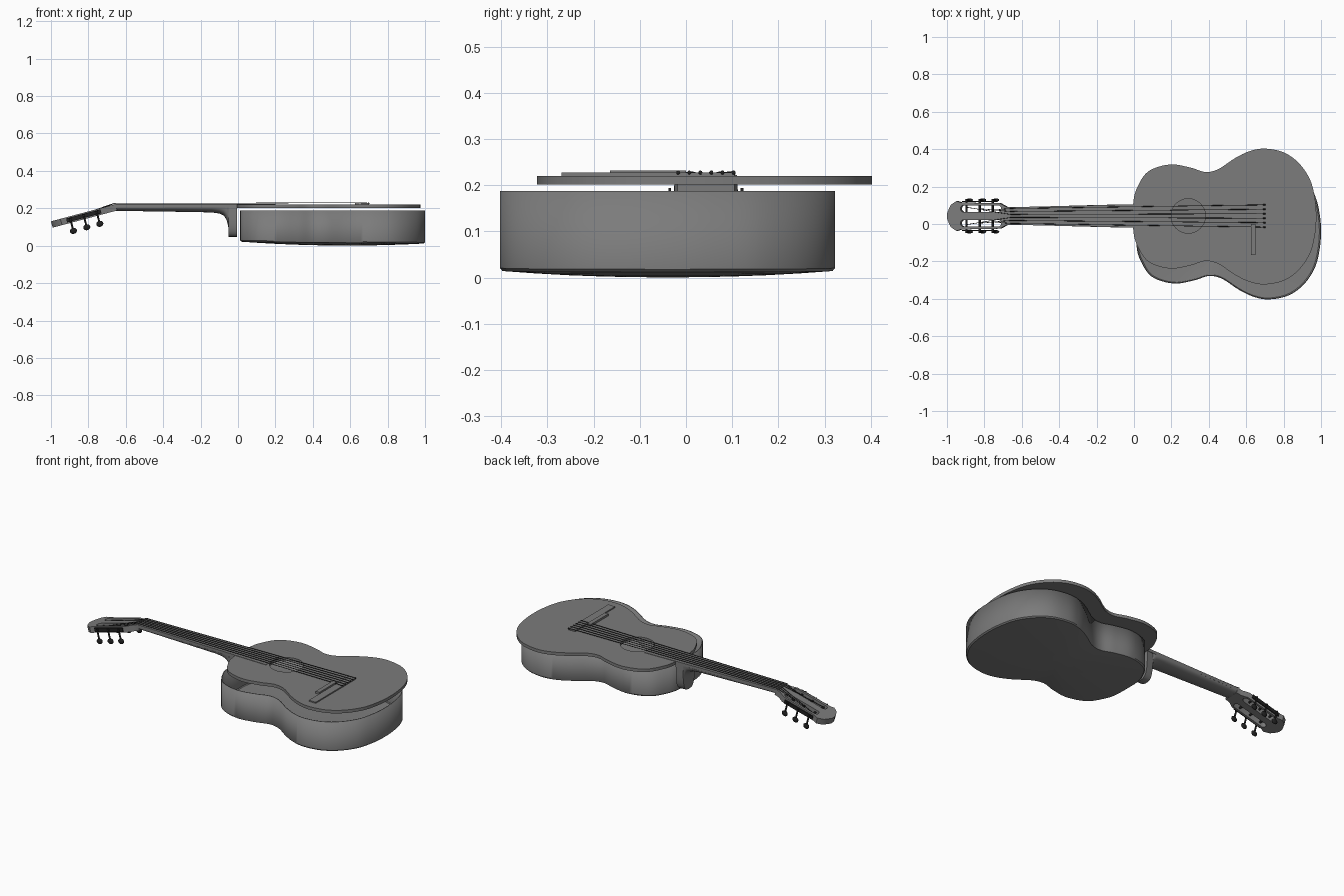
import bpy, bmesh, math
from mathutils import Vector, Matrix

cube = bpy.data.objects.get("Cube")
if cube:
    bpy.data.objects.remove(cube, do_unlink=True)


def material(name, c):
    m = bpy.data.materials.new(name)
    m.use_nodes = True
    m.diffuse_color = (c, c, c, 1)
    node = next(n for n in m.node_tree.nodes if n.type == 'BSDF_PRINCIPLED')
    node.inputs["Base Color"].default_value = (c, c, c, 1)
    return m


GREY = material("mid grey", 0.2)
BLACK = material("near black", 0.015)
MID = 0.043      # centre line of the neck, strings and top
BODY_MID = -0.04  # centre line of the body shell


def finish(name, mesh, mat, matrix=None, angle=35):
    mesh.name = name
    if matrix:
        mesh.transform(matrix)
    mesh.materials.clear()
    mesh.materials.append(mat)
    mesh.shade_smooth()
    mesh.set_sharp_from_angle(angle=math.radians(angle))
    ob = bpy.data.objects.new(name, mesh)
    bpy.context.collection.objects.link(ob)
    return ob


def from_bmesh(name, bm, mat, matrix=None):
    bmesh.ops.recalc_face_normals(bm, faces=bm.faces)
    mesh = bpy.data.meshes.new(name)
    bm.to_mesh(mesh)
    bm.free()
    return finish(name, mesh, mat, matrix)


def curve_mesh(curve):
    tmp = bpy.data.objects.new("tmp", curve)
    bpy.context.collection.objects.link(tmp)
    dg = bpy.context.evaluated_depsgraph_get()
    mesh = bpy.data.meshes.new_from_object(tmp.evaluated_get(dg))
    bpy.data.objects.remove(tmp, do_unlink=True)
    return mesh


def add_spline(curve, pts, cyclic):
    s = curve.splines.new('POLY')
    s.points.add(len(pts) - 1)
    for p, co in zip(s.points, pts):
        p.co = (*co, 0, 1) if len(co) == 2 else (*co, 1)
    s.use_cyclic_u = cyclic


def plate(name, loops, z0, z1, mat=GREY, matrix=None):
    """Flat extruded outline; extra loops become holes."""
    c = bpy.data.curves.new(name, 'CURVE')
    c.dimensions, c.fill_mode, c.extrude = '2D', 'BOTH', (z1 - z0) / 2
    for pts in loops:
        add_spline(c, pts, True)
    lift = Matrix.Translation((0, 0, (z0 + z1) / 2))
    return finish(name, curve_mesh(c), mat, (matrix or Matrix()) @ lift)


def rect(x0, x1, y0, y1):
    return [(x0, y0), (x1, y0), (x1, y1), (x0, y1)]


def mirrored(half, mid):
    """Half outline (x, half width) mirrored into a closed loop."""
    back = [(x, -w) for x, w in reversed(half) if w > 1e-4]
    return [(x, mid + w) for x, w in half + back]


def smooth_loop(pts, steps=6):
    out, n = [], len(pts)
    for i in range(n):
        a, b, c, d = (Vector(pts[(i + k) % n]) for k in (-1, 0, 1, 2))
        for k in range(steps):
            t = k / steps
            out.append(tuple(0.5 * (2 * b + (c - a) * t + (2 * a - 5 * b + 4 * c - d) * t ** 2
                                    + (3 * b - a - 3 * c + d) * t ** 3)))
    return out


def rod(name, a, b, r, mat, matrix=None):
    a, b = Vector(a), Vector(b)
    bm = bmesh.new()
    place = Matrix.Translation((a + b) / 2) @ (b - a).to_track_quat('Z', 'Y').to_matrix().to_4x4()
    bmesh.ops.create_cone(bm, cap_ends=True, segments=12, radius1=r, radius2=r,
                          depth=(b - a).length, matrix=place)
    return from_bmesh(name, bm, mat, matrix)


# Figure-eight outline shared by the top and the body shell
half = [(-.005, 0), (-.003, .08), (.015, .15), (.075, .24), (.19, .278), (.3, .262),
        (.38, .238), (.45, .253), (.54, .312), (.62, .35), (.7, .363), (.8, .343),
        (.88, .287), (.94, .2), (.967, .1), (.975, 0)]
outline = smooth_loop(mirrored(half, 0))

# Top plate with sound hole
hole = [(.29 + .092 * math.cos(i * math.tau / 48), MID + .092 * math.sin(i * math.tau / 48))
        for i in range(48)]
plate("top_plate", [[(x, y + MID - .003) for x, y in outline], hole], .202, .22)

# Open body shell: side wall and arched back
bm = bmesh.new()
rings = []
for s, lift in ((1, None), (1, .006), (.985, 0), (.8, 0), (.6, 0), (.4, 0), (.2, 0)):
    ring = []
    for x, y in outline:
        px = .506 + (x - .485) * s * 1.008
        z = .187 if lift is None else .022 - .01 * px - .016 * (1 - s * s) + lift
        ring.append(bm.verts.new((px, BODY_MID + y * s, z)))
    rings.append(ring)
for a, b in zip(rings, rings[1:]):
    for i in range(len(a)):
        j = (i + 1) % len(a)
        bm.faces.new((a[i], a[j], b[j], b[i]))
bm.faces.new(rings[-1])
body = from_bmesh("body_shell", bm, GREY)
wall = body.modifiers.new("wall", 'SOLIDIFY')
wall.thickness, wall.offset = .005, -1

# Neck with heel, lofted from rounded sections: x, half width, bottom, squareness
bm = bmesh.new()
prev = None
for x, w, low, p in ((-.66, .047, .187, 1), (-.5, .05, .184, 1), (-.3, .056, .181, 1),
                     (-.14, .06, .178, 1), (-.1, .061, .172, .95), (-.075, .061, .16, .9),
                     (-.06, .06, .135, .85), (-.052, .058, .1, .8), (-.05, .056, .047, .6),
                     (-.006, .062, .047, .6)):
    ring = []
    for i in range(17):
        a = math.pi * i / 16
        c, s = math.cos(a), max(0, math.sin(a))
        ring.append(bm.verts.new((x, MID + w * math.copysign(abs(c) ** p, c),
                                  .206 - (.206 - low) * s ** p)))
    if prev:
        for i in range(17):
            j = (i + 1) % 17
            bm.faces.new((prev[i], prev[j], ring[j], ring[i]))
    else:
        bm.faces.new(ring)
    prev = ring
bm.faces.new(prev)
from_bmesh("neck", bm, GREY)

# Fingerboard and nut
plate("fingerboard", [mirrored([(-.655, .047), (.2, .067)], MID)], .205, .2225)
plate("nut", [rect(-.665, -.655, MID - .047, MID + .047)], .2, .226)

# Slotted headstock, tilted back from the nut
tilt = Matrix.Translation((-.655, MID, .222)) @ Matrix.Rotation(math.radians(-14.9), 4, 'Y')
head = [(-u, w) for u, w in ((0, .047), (.03, .049), (.065, .068), (.28, .072), (.305, .08),
                             (.335, .06), (.348, .035), (.357, .012))]


def slot(side):
    pts, r = [], .018
    for i in range(17):
        a = -math.pi / 2 + math.pi * i / 8
        pts.append(((-.075 if i <= 8 else -.265) + r * math.cos(a),
                    side * .039 + r * math.sin(a)))
        if i == 8:
            pts.append((-.265, side * .039 + r))
    return pts[:-1]


plate("headstock", [mirrored(head, 0), slot(1), slot(-1)], -.035, 0, matrix=tilt)

# Tuning machines: roller, gear plate, shaft and button on each side
for side, label in ((1, "back"), (-1, "front")):
    plate("gear_plate_" + label,
          [rect(-.275, -.085, side * .078 - .003, side * .078 + .003)], -.028, -.006,
          BLACK, tilt)
    for k, u in enumerate((-.108, -.18, -.254)):
        tag = f"_{label}_{k + 1}"
        rod("tuner_roller" + tag, (u, side * .018, -.016), (u, side * .09, -.016), .006, BLACK, tilt)
        rod("tuner_shaft" + tag, (u, side * .085, -.008), (u, side * .085, -.07), .005, BLACK, tilt)
        bm = bmesh.new()
        bmesh.ops.create_uvsphere(bm, u_segments=16, v_segments=10, radius=1,
                                  matrix=Matrix.Translation((u, side * .085, -.08))
                                  @ Matrix.Diagonal((.019, .009, .016, 1)))
        from_bmesh("tuner_button" + tag, bm, BLACK, tilt)

# Bridge and saddle, resting on the top
plate("bridge", [rect(.655, .7, -.27, .105)], .219, .227)
plate("saddle", [rect(.625, .65, -.165, 0)], .219, .232)

# Six strings from bridge over the nut to the rollers
for i in range(6):
    t = i / 5 - .5
    side = 1 if t > 0 else -1
    k = (2 - i) if i < 3 else (i - 3)
    end = tilt @ Vector(((-.254, -.18, -.108)[k], side * (.031 + .008 * (2 - k)), -.01))
    c = bpy.data.curves.new("string", 'CURVE')
    c.dimensions, c.bevel_depth, c.bevel_resolution = '3D', .0017, 1
    add_spline(c, [(.695, MID + t * .12, .228), (.66, MID + t * .118, .229),
                   (-.66, MID + t * .08, .227), tuple(end)], False)
    finish(f"string_{i + 1}", curve_mesh(c), BLACK)
    rod(f"string_tie_{i + 1}", (.69, MID + t * .12, .224), (.702, MID + t * .12, .228), .004, BLACK)
